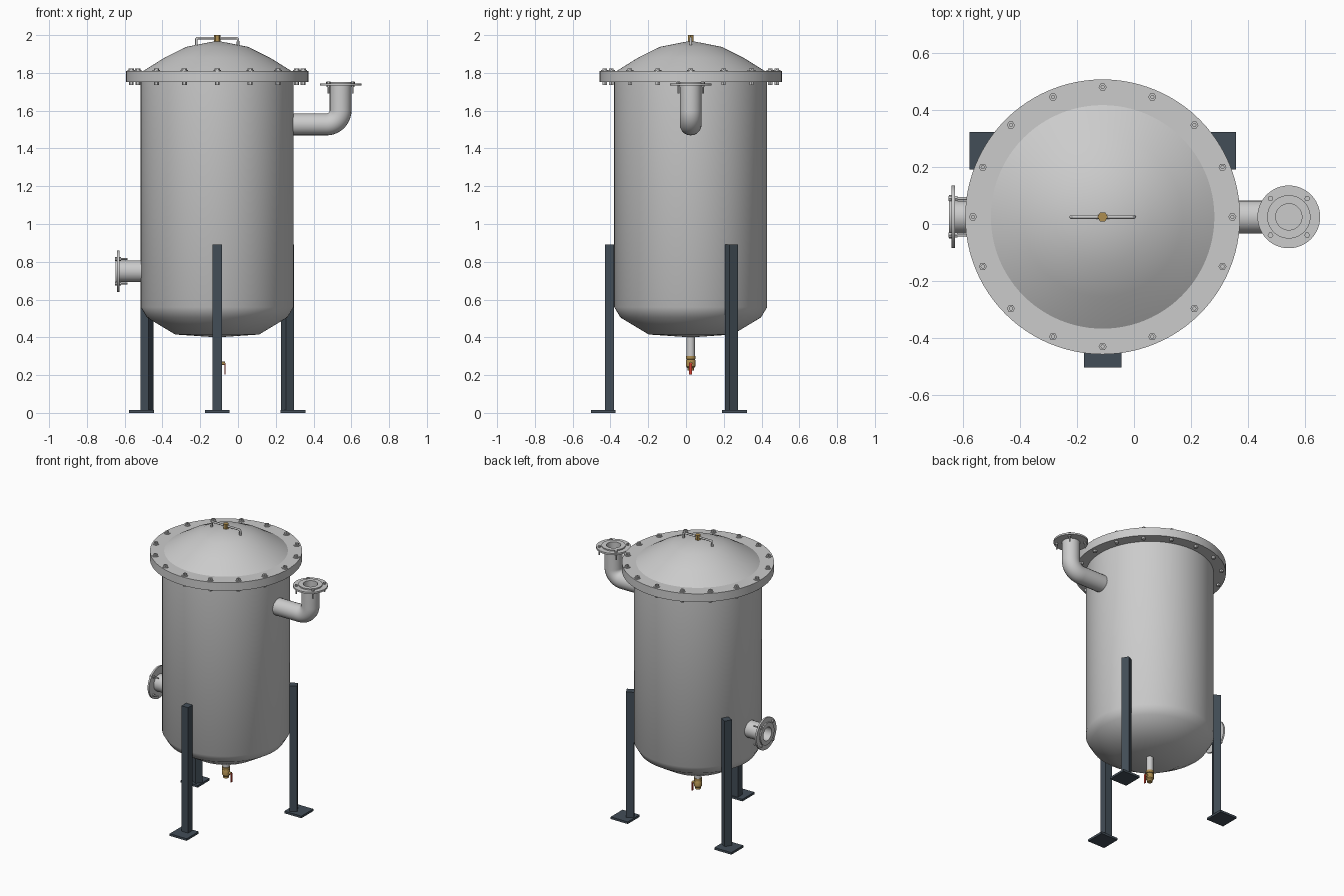
import bpy, bmesh
from math import pi, sin, cos, radians
from mathutils import Matrix, Vector

if "Cube" in bpy.data.objects:
    bpy.data.objects.remove(bpy.data.objects["Cube"])

CX, CY = -0.11, 0.025          # tank axis


def material(name, rgb):
    m = bpy.data.materials.new(name)
    m.diffuse_color = (*rgb, 1)
    m.use_nodes = True
    m.node_tree.nodes["Principled BSDF"].inputs["Base Color"].default_value = m.diffuse_color
    return m


STEEL = material("dark_steel", (0.055, 0.075, 0.095))
BRASS = material("brass", (0.42, 0.27, 0.08))
RED = material("red", (0.65, 0.05, 0.03))


def finish(bm, name, mat=None, xf=Matrix()):
    bmesh.ops.remove_doubles(bm, verts=bm.verts, dist=1e-5)
    bmesh.ops.recalc_face_normals(bm, faces=bm.faces)
    me = bpy.data.meshes.new(name)
    bm.to_mesh(me)
    bm.free()
    ob = bpy.data.objects.new(name, me)
    bpy.context.collection.objects.link(ob)
    ob.matrix_world = xf
    if mat:
        me.materials.append(mat)
    return ob


def lathe(name, profile, xf, seg=64, mat=None):
    """Revolve (radius, height) points about local z."""
    bm = bmesh.new()
    vs = [bm.verts.new((r, 0, z)) for r, z in profile]
    es = [bm.edges.new(p) for p in zip(vs, vs[1:])]
    bmesh.ops.spin(bm, geom=vs + es, cent=(0, 0, 0), axis=(0, 0, 1),
                   angle=2 * pi, steps=seg, use_merge=True)
    return finish(bm, name, mat, xf)


def rod(name, r, z0, z1, xf, seg=16, mat=None):
    return lathe(name, [(0, z0), (r, z0), (r, z1), (0, z1)], xf, seg, mat)


def box(name, loc, size, rot=0, mat=None):
    bm = bmesh.new()
    bmesh.ops.create_cube(bm, size=1, matrix=Matrix.Diagonal((*size, 1)))
    return finish(bm, name, mat, Matrix.Translation(loc) @ Matrix.Rotation(rot, 4, 'Z'))


def pipe(name, pts, r, res=8, caps=False):
    cu = bpy.data.curves.new(name, 'CURVE')
    cu.dimensions = '3D'
    cu.bevel_depth, cu.bevel_resolution, cu.use_fill_caps = r, res, caps
    sp = cu.splines.new('POLY')
    sp.points.add(len(pts) - 1)
    for p, c in zip(sp.points, pts):
        p.co = (*c, 1)
    ob = bpy.data.objects.new(name, cu)
    bpy.context.collection.objects.link(ob)
    bpy.ops.object.select_all(action='DESELECT')
    bpy.context.view_layer.objects.active = ob
    ob.select_set(True)
    bpy.ops.object.convert(target='MESH')


T = Matrix.Translation
AXIS = T((CX, CY, 0))

# tank shell with dished bottom, lid flange and domed lid
lathe("tank_shell", [(0, 0.40), (0.222, 0.415), (0.372, 0.505), (0.405, 0.56), (0.405, 1.76)], AXIS, 96)
lathe("lid_flange", [(0.39, 1.752), (0.482, 1.752), (0.482, 1.81), (0.37, 1.81)], AXIS, 96)
lathe("lid_dome", [(0.392, 1.81), (0.28, 1.88), (0.163, 1.938), (0, 1.97)], AXIS, 96)

# lid bolts, washers and nuts
for i in range(16):
    a = i * pi / 8
    xf = AXIS @ T((0.455 * cos(a), 0.455 * sin(a), 0))
    rod(f"lid_washer_{i}", 0.02, 1.81, 1.814, xf, 20)
    lathe(f"lid_bolt_{i}", [(0, 1.818), (0.006, 1.818), (0.006, 1.824), (0.014, 1.824), (0.014, 1.81)], xf, 6)
    rod(f"lid_nut_{i}", 0.013, 1.737, 1.755, xf, 6)

# lid handle and brass vent plug
pipe("lid_handle", [(CX - 0.11, CY, 1.94), (CX - 0.11, CY, 1.978), (CX - 0.104, CY, 1.984),
                    (CX + 0.104, CY, 1.984), (CX + 0.11, CY, 1.978), (CX + 0.11, CY, 1.94)], 0.007, 3, True)
rod("vent_plug", 0.018, 1.955, 2.0, AXIS, 6, BRASS)

# legs and feet
for n, deg in (("front", -90), ("right", 30), ("left", 150)):
    a = radians(deg)
    d, c = Vector((cos(a), sin(a), 0)), Vector((CX, CY, 0))
    box(f"{n}_leg", c + d * 0.43 + Vector((0, 0, 0.452)), (0.05, 0.05, 0.88), a, STEEL)
    box(f"{n}_foot", c + d * 0.463 + Vector((0, 0, 0.0075)), (0.132, 0.132, 0.015), 0, STEEL)


# bolted nozzle flange; local z = 0 is the outer face
def nozzle_flange(name, xf):
    lathe(name + "_flange", [(0.056, -0.02), (0.11, -0.02), (0.11, -0.008), (0.076, -0.008),
                             (0.076, 0), (0.046, 0), (0.046, -0.12), (0, -0.12)], xf, 48)
    for i in range(4):
        a = pi / 4 + i * pi / 2
        bx = xf @ T((0.091 * cos(a), 0.091 * sin(a), 0))
        rod(f"{name}_stud_{i}", 0.005, -0.062, 0, bx, 12)
        rod(f"{name}_bolt_{i}", 0.01, -0.008, 0.002, bx, 6)
        rod(f"{name}_nut_{i}", 0.01, -0.029, -0.02, bx, 6)


# outlet elbow
R, PX, PZ = 0.075, 0.543, 1.527
bend = [(PX - R + R * sin(t * pi / 20), CY, PZ + R - R * cos(t * pi / 20)) for t in range(11)]
pipe("outlet_pipe", [(CX + 0.38, CY, PZ)] + bend + [(PX, CY, 1.74)], 0.058)
nozzle_flange("outlet", T((PX, CY, 1.753)))

# inlet nozzle
pipe("inlet_pipe", [(CX - 0.38, CY, 0.75), (-0.635, CY, 0.75)], 0.058)
nozzle_flange("inlet", T((-0.648, CY, 0.75)) @ Matrix.Rotation(-pi / 2, 4, 'Y'))

# drain pipe and brass ball valve
rod("drain_pipe", 0.022, 0.285, 0.42, AXIS, 32)
lathe("drain_valve", [(0, 0.225), (0.018, 0.225), (0.018, 0.238), (0.025, 0.246), (0.025, 0.278),
                      (0.021, 0.283), (0.026, 0.285), (0.026, 0.302), (0, 0.302)], AXIS, 24, BRASS)
rod("valve_stem", 0.009, 0, 0.04, T((CX, CY, 0.262)) @ Matrix.Rotation(pi / 2, 4, 'Y'), 16, BRASS)
box("valve_handle_top", (CX + 0.03, CY, 0.262), (0.02, 0.016, 0.004), 0, RED)
box("valve_handle", (CX + 0.041, CY, 0.233), (0.005, 0.016, 0.062), 0, RED)

# smooth round surfaces, keep edges crisp
bpy.ops.object.select_all(action='SELECT')
bpy.context.view_layer.objects.active = bpy.context.selected_objects[0]
bpy.ops.object.shade_smooth_by_angle(angle=radians(40))
